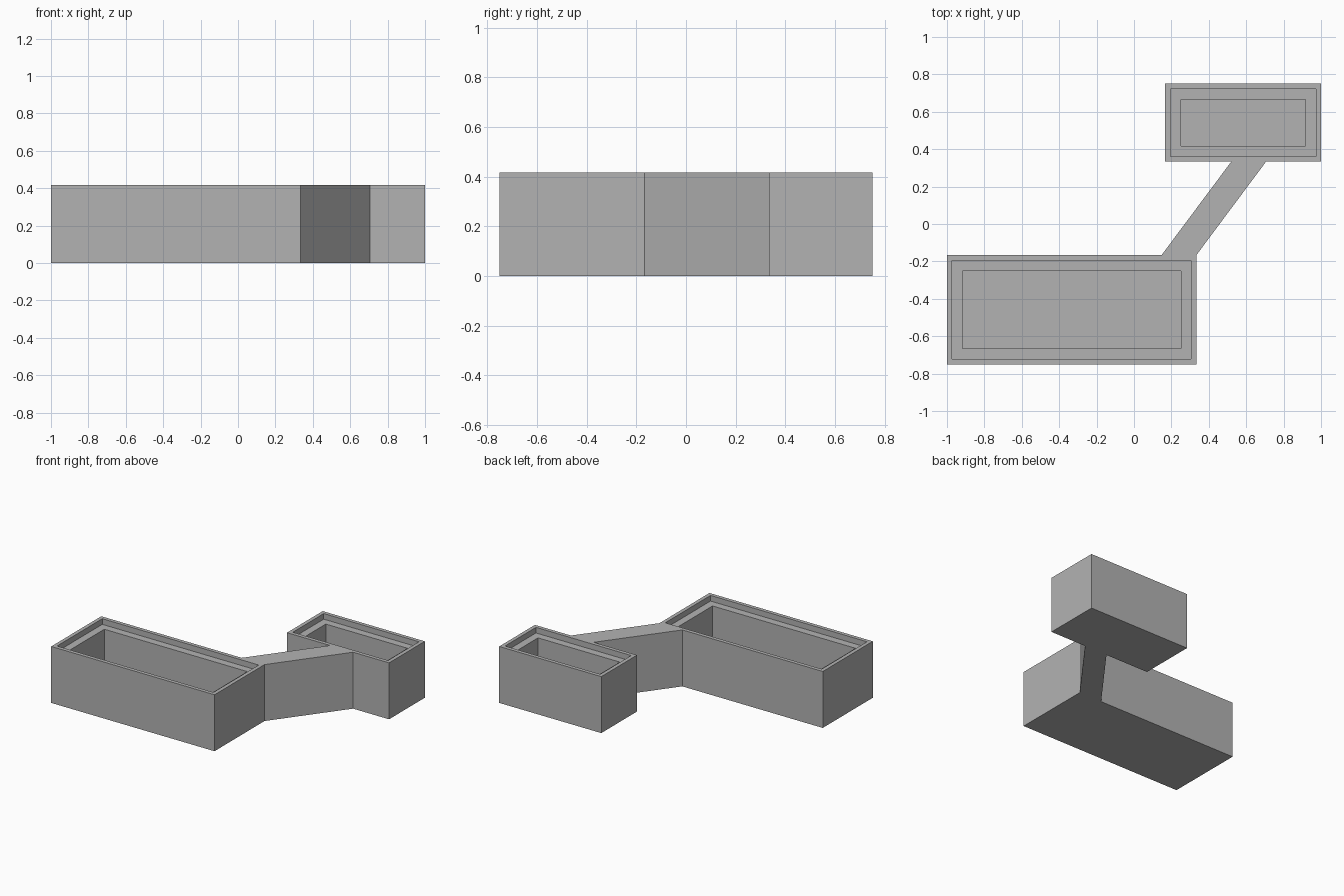
import bpy
import bmesh
from mathutils import Vector

cube = bpy.data.objects.get("Cube")
if cube:
    bpy.data.objects.remove(cube, do_unlink=True)

UNIT = 1 / 12          # wall thickness
HEIGHT = 5 * UNIT
RIM = UNIT / 3         # width of the top rim
LEDGE_DROP = UNIT / 2  # depth of the ledge below the rim

grey = bpy.data.materials.new("light grey")
grey.use_nodes = True
colour = (0.45, 0.45, 0.45, 1)
grey.diffuse_color = colour
grey.node_tree.nodes["Principled BSDF"].inputs["Base Color"].default_value = colour


def prism(bm, outline):
    """Closed prism from the ground up; returns its top face."""
    base = bm.faces.new([bm.verts.new((x, y, 0)) for x, y in outline])
    grown = bmesh.ops.extrude_face_region(bm, geom=[base], use_keep_orig=True)["geom"]
    for v in grown:
        if isinstance(v, bmesh.types.BMVert):
            v.co.z = HEIGHT
    bmesh.ops.recalc_face_normals(bm, faces=bm.faces)
    return next(f for f in grown if isinstance(f, bmesh.types.BMFace))


def sink(bm, face, depth):
    """Push a face straight down, adding vertical walls around it."""
    new = bmesh.ops.extrude_discrete_faces(bm, faces=[face])["faces"][0]
    bmesh.ops.translate(bm, verts=new.verts, vec=Vector((0, 0, -depth)))
    return new


def finish(bm, name):
    bmesh.ops.recalc_face_normals(bm, faces=bm.faces)
    mesh = bpy.data.meshes.new(name)
    bm.to_mesh(mesh)
    bm.free()
    mesh.materials.append(grey)
    bpy.context.collection.objects.link(bpy.data.objects.new(name, mesh))


def open_box(name, x0, x1, y0, y1):
    bm = bmesh.new()
    face = prism(bm, [(x0, y0), (x1, y0), (x1, y1), (x0, y1)])
    # rim and ledge, then the deep pocket inside it
    for inset, depth in ((RIM, LEDGE_DROP),
                         (UNIT - RIM, HEIGHT - LEDGE_DROP - UNIT)):
        bmesh.ops.inset_region(bm, faces=[face], thickness=inset, use_even_offset=True)
        face = sink(bm, face, depth)
    finish(bm, name)


# Two open boxes with a stepped rim
open_box("large_box", -1, 4 * UNIT, -9 * UNIT, -2 * UNIT)
open_box("small_box", 2 * UNIT, 1, 4 * UNIT, 9 * UNIT)

# Slanted solid bridge between the boxes
bm = bmesh.new()
prism(bm, [(0.147, -2 * UNIT), (4 * UNIT, -2 * UNIT),
           (0.706, 4 * UNIT), (0.52, 4 * UNIT)])
finish(bm, "bridge")
